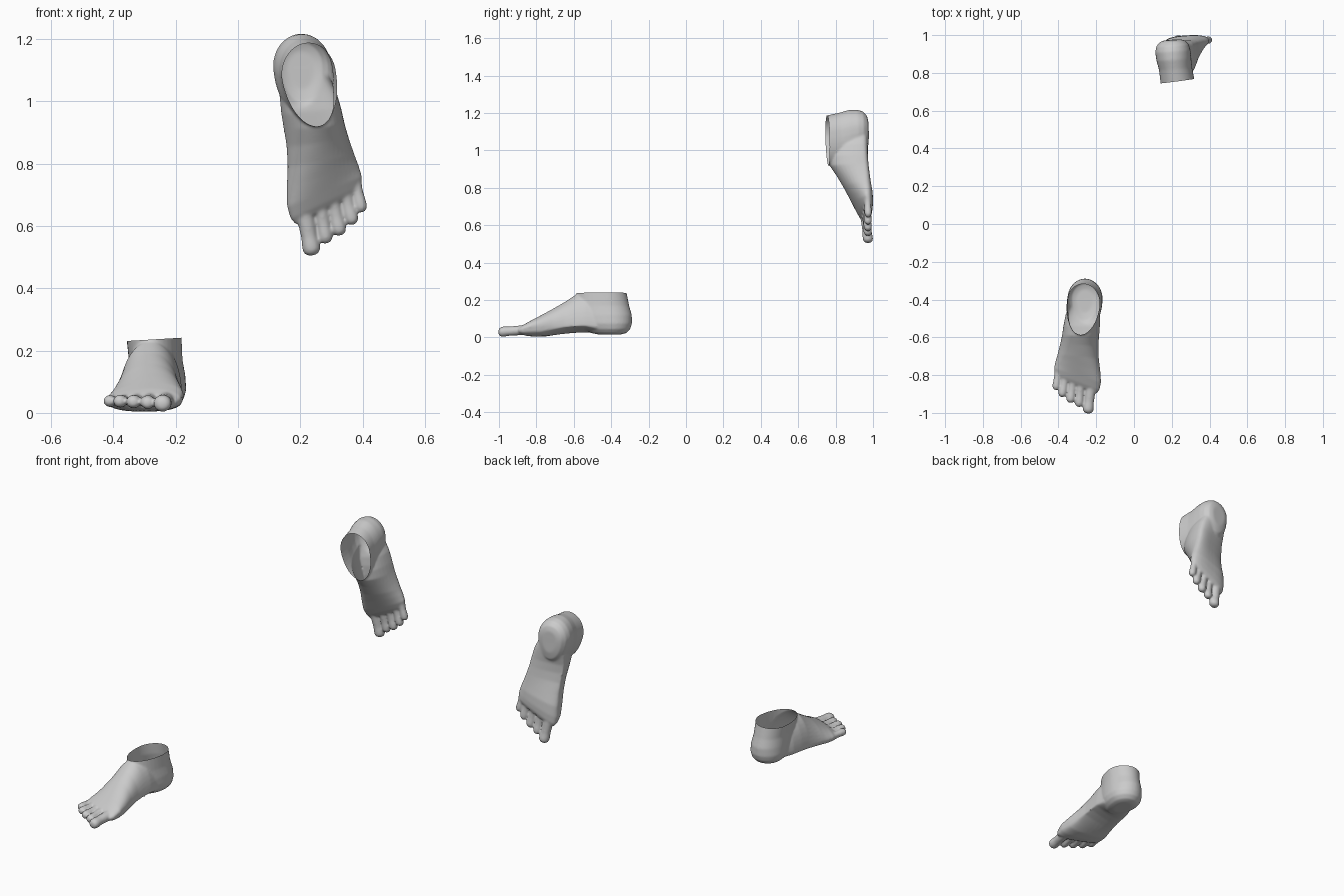
import bpy, bmesh
from math import sin, cos, pi, radians
from mathutils import Matrix, Vector

if "Cube" in bpy.data.objects:
    bpy.data.objects.remove(bpy.data.objects["Cube"])

N = 40


def loft(bm, rings):
    """Skin a list of rings into a closed tube."""
    vs = [[bm.verts.new(p) for p in r] for r in rings]
    n = len(rings[0])
    for a, b in zip(vs, vs[1:]):
        for i in range(n):
            j = (i + 1) % n
            bm.faces.new((a[i], a[j], b[j], b[i]))
    bm.faces.new(vs[0][::-1])
    bm.faces.new(vs[-1])


def spow(v, e):
    return (1 if v >= 0 else -1) * abs(v) ** e


def heel_ring(z, yb, yf, xm, xl, shift):
    """Egg-shaped horizontal slice of heel and ankle."""
    yc, xc, hw = yb - 0.39 * (yb - yf), (xm + xl) / 2, (xl - xm) / 2
    ring = []
    for i in range(N):
        t = 2 * pi * i / N
        c, s = cos(t), sin(t)
        y = yc + s * ((yb - yc) if s > 0 else (yc - yf))
        ring.append((xc + hw * c + shift * max(0, -s), y, z))
    return ring


def body_ring(y, skew, xm, xl, zb, zt, shift, arch):
    """Upright slice of the foot: flat sole, domed instep, raised inner arch."""
    xc, hw = (xm + xl) / 2, (xl - xm) / 2
    zm = zb + min(0.042, 0.45 * (zt - zb))
    ring = []
    for i in range(N):
        t = 2 * pi * i / N
        c, s = cos(t), sin(t)
        if s >= 0:
            x, z = xc + hw * c + shift * s, zm + (zt - zm) * s
        else:
            x = xc + hw * spow(c, 0.75)
            z = zm - (zm - zb) * abs(s) ** 0.75
            z += arch * abs(s) ** 0.5 * (0.5 - 0.5 * (x - xc) / hw)
        ring.append((x, y + skew * (x - 0.3), z))
    return ring


def toe(bm, tip, base, r):
    """Rounded toe from tip back into the ball of the foot."""
    tip, base = Vector(tip), Vector(base)
    d = base - tip
    length = d.length
    d.normalize()
    side = Vector((-d.y, d.x, 0)).normalized()
    up = Vector((0, 0, 1))
    prof = [(0, .3), (.003, .6), (.009, .88), (.019, 1.03), (.035, 1.03),
            (.06, .93), (.08, .95), (length, 1.1)]
    rings = []
    for dist, k in prof:
        p = tip + d * dist
        rings.append([p + side * (r * k * cos(2 * pi * i / 20))
                      + up * (r * k * 0.95 * sin(2 * pi * i / 20)) for i in range(20)])
    loft(bm, rings)


def build_foot_mesh():
    bm = bmesh.new()
    # heel and ankle
    loft(bm, [heel_ring(*p) for p in [
        (.016, -.345, -.47, .215, .305, 0),
        (.024, -.318, -.51, .192, .328, 0),
        (.045, -.298, -.54, .174, .345, 0),
        (.075, -.289, -.56, .166, .352, 0),
        (.12, -.290, -.58, .169, .352, .005),
        (.17, -.304, -.59, .178, .350, .01),
        (.24, -.318, -.586, .181, .357, .013),
        (.29, -.318, -.58, .181, .357, .013)]])
    # instep and ball
    loft(bm, [body_ring(*p) for p in [
        (-.40, 0, .20, .33, .020, .15, 0, 0),
        (-.48, 0, .18, .362, .018, .22, 0, .015),
        (-.54, 0, .180, .374, .016, .238, 0, .035),
        (-.59, 0, .184, .381, .013, .228, 0, .04),
        (-.64, .05, .189, .391, .010, .194, -.008, .035),
        (-.70, .1, .188, .405, .007, .158, -.018, .018),
        (-.75, .2, .181, .416, .004, .128, -.025, .004),
        (-.80, .3, .177, .424, .004, .098, -.028, 0),
        (-.835, .37, .184, .422, .007, .077, -.02, 0),
        (-.855, .4, .196, .412, .015, .062, -.01, 0)]])
    # toes, big to little
    for t in [((.245, -1.003, .029), (.225, -.82, .043), .028),
              ((.292, -.969, .032), (.281, -.83, .045), .0225),
              ((.339, -.947, .035), (.320, -.81, .042), .0225),
              ((.383, -.916, .037), (.361, -.80, .040), .0215),
              ((.415, -.879, .038), (.399, -.77, .038), .020)]:
        toe(bm, *t)
    bmesh.ops.recalc_face_normals(bm, faces=bm.faces)
    raw = bpy.data.meshes.new("foot_blank")
    bm.to_mesh(raw)
    bm.free()

    # fuse the parts into one soft skin
    ob = bpy.data.objects.new("foot_blank", raw)
    bpy.context.collection.objects.link(ob)
    m = ob.modifiers.new("fuse", 'REMESH')
    m.mode, m.voxel_size = 'VOXEL', 0.005
    m = ob.modifiers.new("soften", 'SMOOTH')
    m.factor, m.iterations = 0.5, 12
    ev = ob.evaluated_get(bpy.context.evaluated_depsgraph_get())
    mesh = bpy.data.meshes.new_from_object(ev)
    bpy.data.objects.remove(ob)

    # open ankle cut
    bm = bmesh.new()
    bm.from_mesh(mesh)
    bmesh.ops.bisect_plane(bm, geom=bm.verts[:] + bm.edges[:] + bm.faces[:],
                           plane_co=(.27, -.45, .236), plane_no=(.06, 0, 1),
                           clear_outer=True)
    for f in bm.faces:
        f.smooth = True
    bm.to_mesh(mesh)
    bm.free()
    return mesh


def add_foot(name, mesh, matrix):
    me = mesh.copy()
    me.transform(matrix)
    if matrix.determinant() < 0:
        me.flip_normals()
    ob = bpy.data.objects.new(name, me)
    bpy.context.collection.objects.link(ob)
    return ob


foot = build_foot_mesh()

# standing foot, flat on the floor
add_foot("standing_foot", foot, Matrix.Scale(-1, 4, (1, 0, 0)))

# raised foot, toes pointing down
rot = (Matrix.Rotation(radians(4), 4, 'Z') @ Matrix.Rotation(radians(1), 4, 'X')
       @ Matrix.Rotation(radians(-5), 4, 'Y') @ Matrix.Rotation(radians(90), 4, 'X'))
add_foot("raised_foot", foot, Matrix.Translation((.232, .757, 1.055)) @ rot
         @ Matrix.Translation((-.27, .45, -.236)))
